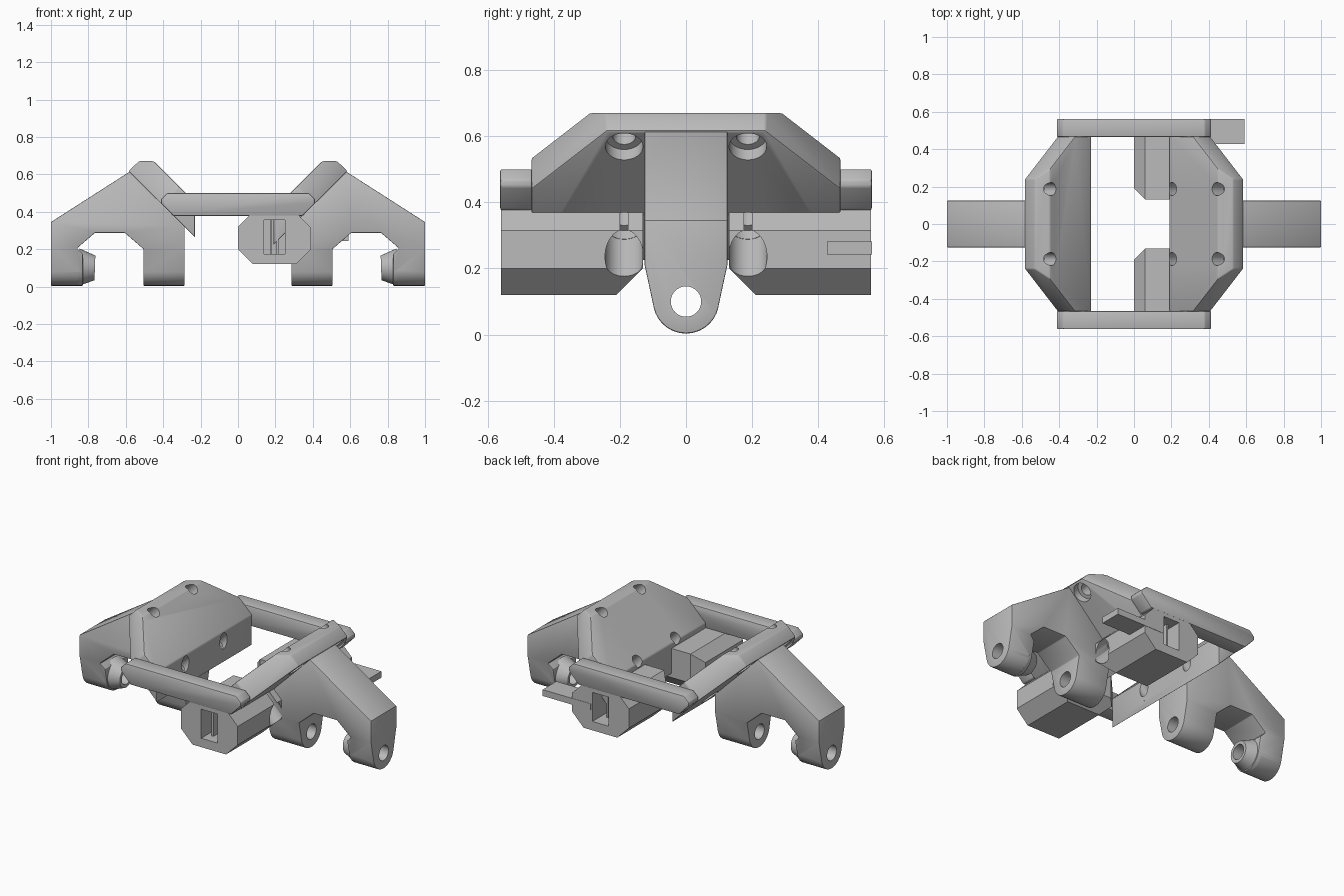
import bpy, bmesh, math
from mathutils import Vector

if "Cube" in bpy.data.objects:
    bpy.data.objects.remove(bpy.data.objects["Cube"])

grey = bpy.data.materials.new("matte grey")
grey.use_nodes = True
grey.diffuse_color = (0.5, 0.5, 0.5, 1)
grey.node_tree.nodes["Principled BSDF"].inputs["Base Color"].default_value = (0.5, 0.5, 0.5, 1)


def add_object(name, bm):
    bmesh.ops.recalc_face_normals(bm, faces=bm.faces)
    mesh = bpy.data.meshes.new(name)
    bm.to_mesh(mesh)
    bm.free()
    mesh.materials.append(grey)
    ob = bpy.data.objects.new(name, mesh)
    bpy.context.collection.objects.link(ob)
    return ob


def prism(name, points, axis, a, b, cuts=()):
    """Extrude an outline along x or y, then slice off corners by (point, normal)."""
    bm = bmesh.new()
    place = (lambda p, t: (t, p[0], p[1])) if axis == "x" else (lambda p, t: (p[0], t, p[1]))
    face = bm.faces.new([bm.verts.new(place(p, a)) for p in points])
    ext = bmesh.ops.extrude_face_region(bm, geom=[face])
    shift = Vector((b - a, 0, 0)) if axis == "x" else Vector((0, b - a, 0))
    bmesh.ops.translate(bm, vec=shift, verts=[v for v in ext["geom"] if isinstance(v, bmesh.types.BMVert)])
    bmesh.ops.recalc_face_normals(bm, faces=bm.faces)
    for co, no in cuts:
        cut = bmesh.ops.bisect_plane(bm, geom=bm.verts[:] + bm.edges[:] + bm.faces[:],
                                     plane_co=co, plane_no=no, clear_outer=True)
        edges = [e for e in cut["geom_cut"] if isinstance(e, bmesh.types.BMEdge)]
        bmesh.ops.holes_fill(bm, edges=edges)
    return add_object(name, bm)


def rod(name, start, end, r1, r2=None):
    """Cylinder or cone between two points."""
    start, end = Vector(start), Vector(end)
    bm = bmesh.new()
    bmesh.ops.create_cone(bm, cap_ends=True, segments=32, radius1=r1,
                          radius2=r1 if r2 is None else r2, depth=(end - start).length)
    turn = (end - start).to_track_quat("Z", "Y").to_matrix().to_4x4()
    turn.translation = (start + end) / 2
    bmesh.ops.transform(bm, matrix=turn, verts=bm.verts)
    return add_object(name, bm)


def bake(ob):
    """Apply all modifiers."""
    deps = bpy.context.evaluated_depsgraph_get()
    mesh = bpy.data.meshes.new_from_object(ob.evaluated_get(deps))
    ob.modifiers.clear()
    ob.data = mesh


def soften(ob, width=0.008):
    mod = ob.modifiers.new("bevel", "BEVEL")
    mod.width, mod.segments = width, 2
    mod.limit_method, mod.angle_limit = "ANGLE", math.radians(35)
    bake(ob)


def combine(ob, others, operation):
    for other in others:
        mod = ob.modifiers.new("bool", "BOOLEAN")
        mod.operation, mod.object, mod.solver = operation, other, "EXACT"
        bake(ob)
        bpy.data.objects.remove(other)


def smooth(ob):
    bpy.ops.object.select_all(action="DESELECT")
    ob.select_set(True)
    bpy.context.view_layer.objects.active = ob
    bpy.ops.object.shade_smooth_by_angle(angle=math.radians(30))


def slant_rod(s, y, total, z1, z2, r):
    """Screw hole cutter square to a slanted plate (|x| + z = total)."""
    return rod("cutter", (s * (total - z1), y, z1), (s * (total - z2), y, z2), r)


HOLE_Y = 0.187
LOW, HIGH = 0.625, 1.105   # the two screw rows on each plate

for s, side in ((1, "left"), (-1, "right")):
    # Slanted plate with sliced upper corners
    inner = 0.19 if s > 0 else 0.23
    outline = [(0.585, 0.617), (0.53, 0.67), (0.45, 0.67), (0.43, 0.65),
               (inner, inner + 0.22), (inner, inner + 0.033)]
    cuts = []
    for y in (1, -1):
        along = Vector((-0.17 * s, 0.22 * y, -0.17))
        normal = along.cross(Vector((-s, 0, 1)))
        if normal.y * y < 0:
            normal.negate()
        cuts.append((Vector((0.585 * s, 0.24 * y, 0.617)), normal.normalized()))
    plate = prism(side + "_slanted_plate", [(s * x, z) for x, z in outline],
                  "y", -0.467, 0.467, cuts)
    soften(plate, 0.006)
    holes = []
    for y in (HOLE_Y, -HOLE_Y):
        holes += [slant_rod(s, y, HIGH, 0.45, 0.8, 0.035),
                  slant_rod(s, y, HIGH, 0.45, 0.6, 0.057),
                  slant_rod(s, y, LOW, 0.15, 0.6, 0.035),
                  slant_rod(s, y, LOW, 0.15, 0.355, 0.057)]
    combine(plate, holes, "DIFFERENCE")
    smooth(plate)

    # Arched leg: side outline crossed with a rounded foot outline
    arch = [(0.575, 0.617), (1, 0.345), (1, 0), (0.83, 0), (0.83, 0.175), (0.86, 0.205),
            (0.765, 0.287), (0.605, 0.287), (0.505, 0.2), (0.505, 0), (0.285, 0), (0.285, 0.327)]
    leg = prism(side + "_leg", [(s * x, z) for x, z in arch], "y", -0.2, 0.2)
    foot = [(-0.125, 0.8), (-0.125, 0.21)]
    for i in range(17):
        a = math.radians(195 + 150 * i / 16)
        foot.append((0.1 * math.cos(a), 0.104 + 0.1 * math.sin(a)))
    foot += [(0.125, 0.21), (0.125, 0.8)]
    combine(leg, [prism("cutter", foot, "x", -1.2, 1.2)], "INTERSECT")
    soften(leg, 0.006)
    boss = rod("cutter", (0.85 * s, 0, 0.103), (0.765 * s, 0, 0.1), 0.1, 0.066)
    combine(leg, [boss], "UNION")
    combine(leg, [rod("cutter", (0.2 * s, 0, 0.1), (1.1 * s, 0, 0.1), 0.046)], "DIFFERENCE")
    smooth(leg)

for d, end in ((-1, "front"), (1, "back")):
    # Cross rail with pointed ends
    half = [(0.345, 0.377), (0.412, 0.447), (0.412, 0.468), (0.378, 0.5)]
    rail = prism(end + "_rail", half + [(-x, z) for x, z in reversed(half)],
                 "y", d * 0.465, d * 0.562)
    soften(rail, 0.006)
    smooth(rail)

    # Eight-sided socket block with sliced inner corners
    octagon = [(0.06, 0.38), (0.325, 0.38), (0.39, 0.315), (0.39, 0.2),
               (0.31, 0.12), (0.08, 0.12), (0, 0.2), (0, 0.32)]
    block = prism(end + "_socket_block", octagon, "y", d * 0.13, d * 0.56,
                  [((0, d * 0.19, 0.25), Vector((-1, -d, 0)).normalized()),
                   ((0.2, d * 0.21, 0.12), Vector((0, -d, -1)).normalized())])
    window = [(0.14, 0.175), (0.25, 0.175), (0.25, 0.355), (0.14, 0.355)]
    combine(block, [prism("cutter", window, "y", d * 0.3, d * 0.7),
                    slant_rod(1, d * HOLE_Y, LOW, 0.1, 0.355, 0.058),
                    slant_rod(1, d * HOLE_Y, LOW, 0.3, 0.6, 0.035)], "DIFFERENCE")
    smooth(block)

    # Thin ribs inside the socket
    for i, x in enumerate((0.17, 0.205)):
        rib = [(x, 0.17), (x + 0.012, 0.17), (x + 0.012, 0.36), (x, 0.36)]
        prism(f"{end}_socket_rib_{i + 1}", rib, "y", d * 0.29, d * (0.5 - 0.03 * i))

# Thin side tab on the back socket
prism("side_tab", [(0.26, 0.243), (0.59, 0.243), (0.59, 0.282), (0.26, 0.282)], "y", 0.427, 0.562)
